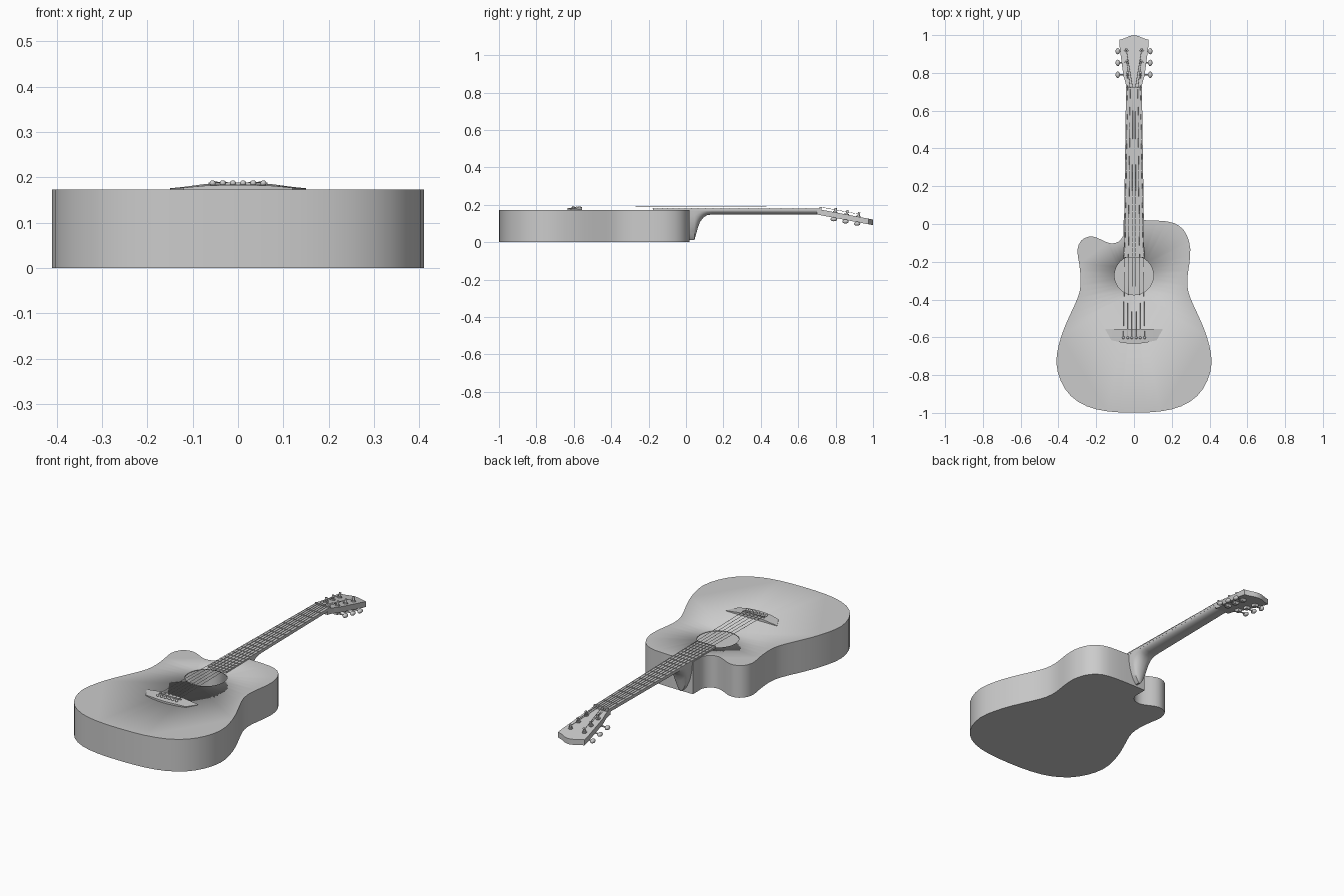
import bpy, bmesh, math
from mathutils import Vector, Matrix

if "Cube" in bpy.data.objects:
    bpy.data.objects.remove(bpy.data.objects["Cube"])

TOP = 0.173                 # top of the body
NUT, SADDLE = 0.715, -0.585


def finish(bm, name, angle=35):
    bmesh.ops.recalc_face_normals(bm, faces=bm.faces)
    me = bpy.data.meshes.new(name)
    bm.to_mesh(me)
    bm.free()
    ob = bpy.data.objects.new(name, me)
    bpy.context.collection.objects.link(ob)
    bpy.ops.object.select_all(action='DESELECT')
    ob.select_set(True)
    bpy.context.view_layer.objects.active = ob
    bpy.ops.object.shade_smooth_by_angle(angle=math.radians(angle))
    return ob


def loft(sections, name, angle=35):
    """Skin closed rings of equal length and cap both ends."""
    bm = bmesh.new()
    rings = [[bm.verts.new(p) for p in s] for s in sections]
    n = len(rings[0])
    for a, b in zip(rings, rings[1:]):
        for i in range(n):
            j = (i + 1) % n
            bm.faces.new((a[i], a[j], b[j], b[i]))
    bm.faces.new(rings[0])
    bm.faces.new(rings[-1])
    return finish(bm, name, angle)


def spline(pts, sub):
    """Catmull-Rom through an open list of points."""
    p = [Vector(q) for q in pts]
    p = [2 * p[0] - p[1]] + p + [2 * p[-1] - p[-2]]
    out = []
    for i in range(1, len(p) - 2):
        a, b, c, d = p[i - 1:i + 3]
        for k in range(sub):
            t = k / sub
            out.append(0.5 * (2 * b + (c - a) * t + (2 * a - 5 * b + 4 * c - d) * t * t
                              + (3 * b - a - 3 * c + d) * t ** 3))
    return out + [p[-2]]


def box(bm, loc, size, rot=0):
    bmesh.ops.create_cube(bm, size=1, matrix=Matrix.Translation(loc)
                          @ Matrix.Rotation(rot, 4, 'X') @ Matrix.Diagonal((*size, 1)))


def cyl(bm, loc, r, h, rot, axis='X', seg=14):
    bmesh.ops.create_cone(bm, cap_ends=True, segments=seg, radius1=r, radius2=r, depth=h,
                          matrix=Matrix.Translation(loc) @ Matrix.Rotation(rot, 4, axis))


def ball(bm, loc, size):
    bmesh.ops.create_uvsphere(bm, u_segments=14, v_segments=8, radius=1,
                              matrix=Matrix.Translation(loc) @ Matrix.Diagonal((*size, 1)))


# Body: hollow shell with cutaway and sound hole
cutaway = [(-0.055, -0.06), (-0.08, -0.093), (-0.12, -0.103), (-0.16, -0.09), (-0.2, -0.071),
           (-0.24, -0.067), (-0.28, -0.088), (-0.3, -0.14), (-0.29, -0.21)]
bout = [(-0.282, -0.29), (-0.288, -0.36), (-0.315, -0.43), (-0.365, -0.54), (-0.398, -0.64),
        (-0.411, -0.735), (-0.388, -0.83), (-0.335, -0.91), (-0.25, -0.965), (-0.14, -0.992)]
shoulder = [(0.293, -0.21), (0.298, -0.13), (0.28, -0.06), (0.24, -0.01), (0.175, 0.014), (0.06, 0.02)]
outline = spline(cutaway + bout + [(0, -0.999)] + [(-x, y) for x, y in bout[::-1]] + shoulder, 2)
outline.append(Vector((-0.055, 0.02)))

HOLE_Y, HOLE_R = -0.272, 0.103
bm = bmesh.new()
low = [bm.verts.new((p.x, p.y, 0)) for p in outline]
high = [bm.verts.new((p.x, p.y, TOP)) for p in outline]
hole = [bm.verts.new((HOLE_R * math.cos(a), HOLE_Y + HOLE_R * math.sin(a), TOP))
        for a in (math.tau * i / 40 for i in range(40))]
bm.faces.new(low)
for i in range(len(low)):
    bm.faces.new((low[i - 1], low[i], high[i], high[i - 1]))
rim = [bm.edges.get((high[i - 1], high[i])) for i in range(len(high))]
rim += [bm.edges.new((hole[i - 1], hole[i])) for i in range(40)]
bmesh.ops.triangle_fill(bm, edges=rim, use_beauty=True)
body = finish(bm, "body")
shell = body.modifiers.new("wall", 'SOLIDIFY')
shell.thickness, shell.offset = 0.009, -1


# Neck with heel, a U-shaped section whose depth grows at the body
def half_width(y):
    return 0.055 - 0.013 * (y + 0.175) / 0.89


sections = []
for y, d, p in [(0.015, 0.161, 1.5), (0.045, 0.161, 1.5), (0.053, 0.135, 1.4), (0.062, 0.1, 1.3),
                (0.075, 0.065, 1.15), (0.092, 0.042, 1), (0.112, 0.029, 0.9), (0.14, 0.025, 0.85),
                (0.4, 0.025, 0.85), (0.69, 0.025, 0.85), (0.73, 0.027, 0.8)]:
    ring = []
    for i in range(17):
        c, s = math.cos(math.pi * i / 16), math.sin(math.pi * i / 16)
        x = half_width(y) * math.copysign(abs(c) ** p, c)
        ring.append((x, y, TOP - d * min(1, s * 1.02)))
    sections.append(ring)
loft(sections, "neck", 40)

# Fretboard and frets
loft([[(s * half_width(y), y, z) for s, z in ((-1, 0.17), (1, 0.17), (1, 0.181), (-1, 0.181))]
      for y in (-0.177, NUT)], "fretboard")
bm = bmesh.new()
for n in range(1, 21):
    y = SADDLE + (NUT - SADDLE) * 2 ** (-n / 12)
    box(bm, (0, y, 0.1815), (2 * half_width(y), 0.005, 0.004))
finish(bm, "frets")
bm = bmesh.new()
box(bm, (0, NUT + 0.004, 0.178), (0.086, 0.01, 0.018))
finish(bm, "nut")


# Headstock, tilted back
def head_z(y):
    return 0.175 - (y - NUT) * 0.19


TILT = -math.atan(0.19)
side = [(0.042, 0.70), (0.042, 0.735), (0.047, 0.755), (0.056, 0.785), (0.066, 0.86),
        (0.078, 0.955), (0.078, 0.975), (0.05, 0.983), (0.025, 0.995)]
plan = side + [(0, 1.0)] + [(-x, y) for x, y in side[::-1]]
loft([[(x, y, head_z(y) - t) for x, y in plan] for t in (0.03, 0)], "headstock", 30)

# Tuning machines: post, bushing, gear case, shaft and knob, three per side
bm = bmesh.new()
pegs = {}
for s in (-1, 1):
    for k, y in enumerate((0.797, 0.86, 0.922)):
        x, z = s * (0.035 + 0.003 * k), head_z(y)
        pegs[s, k] = (x, y + 0.003, z + 0.014)
        cyl(bm, (x, y, z + 0.002), 0.012, 0.006, TILT)
        cyl(bm, (x, y + 0.002, z + 0.011), 0.006, 0.026, TILT)
        box(bm, (x, y - 0.006, z - 0.036), (0.022, 0.028, 0.014), TILT)
        cyl(bm, (s * 0.06, y - 0.007, z - 0.037), 0.004, 0.05, math.pi / 2, 'Y', 10)
        ball(bm, (s * 0.086, y - 0.007, z - 0.037), (0.012, 0.017, 0.011))
finish(bm, "tuners")

# Bridge, thickest in the middle
sections = []
for x, front, h in [(-0.15, -0.562, 0.003), (-0.12, -0.615, 0.006), (-0.075, -0.626, 0.012),
                    (-0.035, -0.632, 0.014), (0, -0.634, 0.014), (0.035, -0.632, 0.014),
                    (0.075, -0.626, 0.012), (0.12, -0.615, 0.006), (0.15, -0.562, 0.003)]:
    sections.append([(x, front, TOP - 0.002), (x, -0.555, TOP - 0.002),
                     (x, -0.555, TOP + h), (x, front, TOP + h * 0.7)])
loft(sections, "bridge", 25)
bm = bmesh.new()
box(bm, (0, SADDLE + 0.008, 0.185), (0.13, 0.006, 0.008))
finish(bm, "saddle")

# Bridge pins and strings
bm = bmesh.new()
strings = bpy.data.curves.new("strings", 'CURVE')
strings.dimensions = '3D'
strings.bevel_depth = 0.0011
strings.bevel_resolution = 1
for i in range(6):
    u = (i - 2.5) / 2.5
    ball(bm, (0.056 * u, -0.602, 0.187), (0.007, 0.007, 0.0065))
    s, k = (-1, i) if i < 3 else (1, 5 - i)
    path = [(0.056 * u, -0.602, 0.184), (0.056 * u, SADDLE + 0.008, 0.191),
            (0.034 * u, NUT + 0.004, 0.1875), pegs[s, k]]
    sp = strings.splines.new('POLY')
    sp.points.add(len(path) - 1)
    for pt, co in zip(sp.points, path):
        pt.co = (*co, 1)
finish(bm, "bridge_pins")
bpy.context.collection.objects.link(bpy.data.objects.new("strings", strings))
